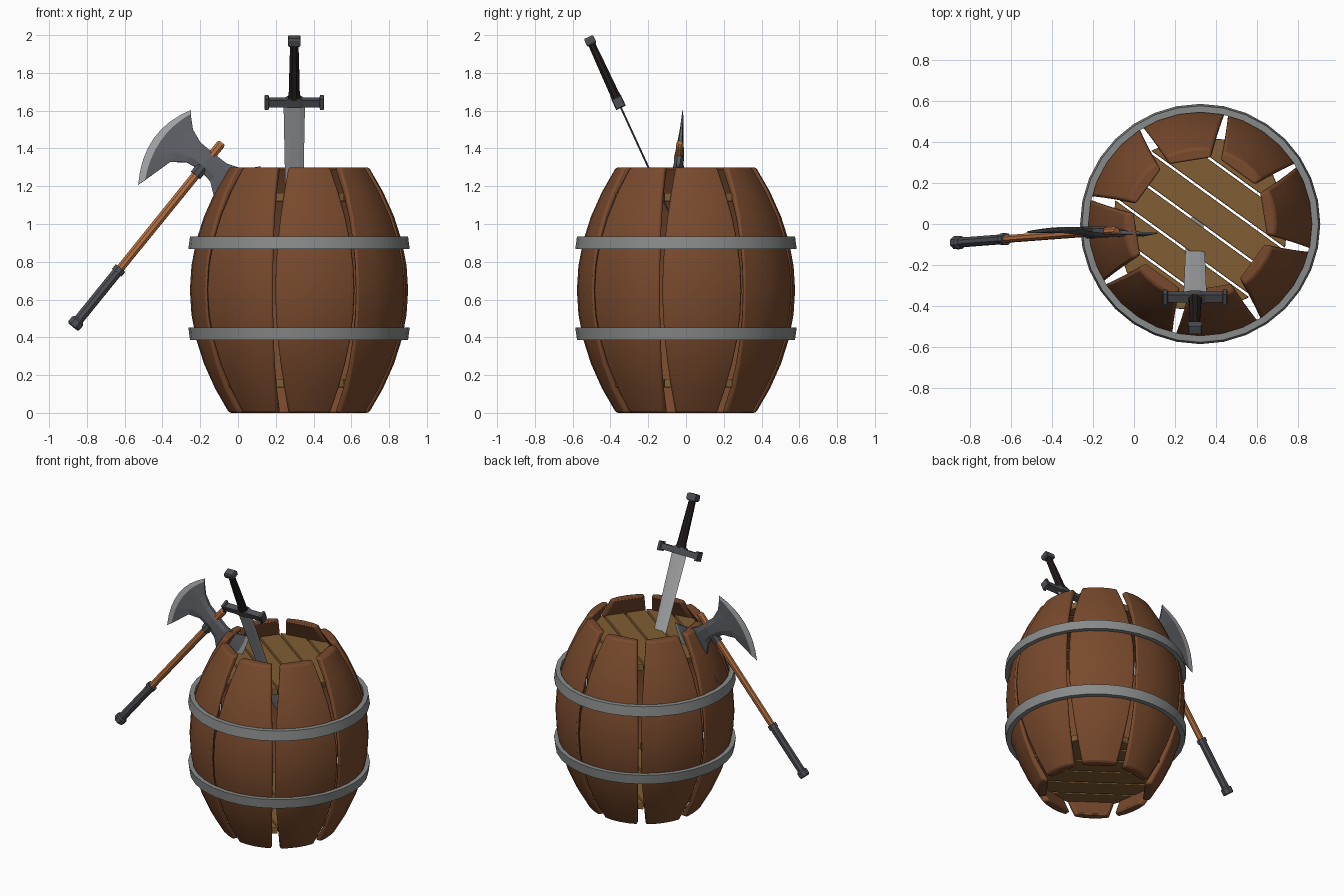
import bpy, bmesh
from math import sin, cos, radians, sqrt, pi
from mathutils import Vector, Matrix

if "Cube" in bpy.data.objects:
    bpy.data.objects.remove(bpy.data.objects["Cube"])


def material(name, r, g, b):
    m = bpy.data.materials.new(name)
    m.diffuse_color = (r, g, b, 1)
    m.use_nodes = True
    m.node_tree.nodes["Principled BSDF"].inputs["Base Color"].default_value = m.diffuse_color
    return m


STAVE = material("stave_wood", .19, .068, .026)
PLANK = material("plank_wood", .22, .11, .033)
SHAFT = material("shaft_wood", .46, .16, .05)
HOOP = material("hoop_steel", .25, .26, .26)
DARK = material("dark_iron", .075, .077, .088)
IRON = material("axe_iron", .11, .115, .13)
STEEL = material("edge_steel", .36, .37, .38)
LEATHER = material("leather", .016, .012, .01)


def finish(bm, name, mats, matrix=Matrix(), bevel=0, smooth=False):
    bmesh.ops.recalc_face_normals(bm, faces=bm.faces)
    me = bpy.data.meshes.new(name)
    bm.to_mesh(me)
    bm.free()
    for m in mats:
        me.materials.append(m)
    ob = bpy.data.objects.new(name, me)
    bpy.context.collection.objects.link(ob)
    ob.matrix_world = matrix
    if bevel:
        mod = ob.modifiers.new("bevel", 'BEVEL')
        mod.width, mod.segments, mod.angle_limit = bevel, 2, radians(40)
    if smooth:
        bpy.ops.object.select_all(action='DESELECT')
        ob.select_set(True)
        bpy.context.view_layer.objects.active = ob
        bpy.ops.object.shade_smooth_by_angle(angle=radians(40))
    return ob


def loft(name, mat, rings, closed=False, **kw):
    """Skin a row of equal-length point rings; cap the ends unless closed."""
    bm = bmesh.new()
    vs = [[bm.verts.new(p) for p in ring] for ring in rings]
    n = len(rings[0])
    for a, b in zip(vs, vs[1:] + (vs[:1] if closed else [])):
        for i in range(n):
            j = (i + 1) % n
            bm.faces.new((a[i], a[j], b[j], b[i]))
    if not closed:
        bm.faces.new(vs[0])
        bm.faces.new(vs[-1])
    return finish(bm, name, [mat], **kw)


def post(name, mat, steps, sides=8, **kw):
    """Upright faceted bar; steps are (z, half width x, half width y)."""
    k = 1 / cos(pi / sides)
    rings = [[(w * k * cos((i + .5) * 2 * pi / sides), d * k * sin((i + .5) * 2 * pi / sides), z)
              for i in range(sides)] for z, w, d in steps]
    return loft(name, mat, rings, **kw)


# Barrel staves: bulged arc outside, flat inside, narrowing to the ends
CENTRE = Matrix.Translation((.323, 0, 0))
TURN = radians(9.1)
for s in range(8):
    rings = []
    for i in range(11):
        t = i / 5 - 1
        r = .578 - .208 * t * t
        half = radians(22 - 4.2 * t * t)
        arc = [half * (j / 2 - 1) for j in range(5)]
        ring = [(r * cos(a), r * sin(a), .65 + .65 * t) for a in arc]
        ring += [(r - .062, (r - .03) * sin(a), .65 + .65 * t) for a in reversed(arc)]
        rings.append(ring)
    loft(f"stave_{s + 1}", STAVE, rings, bevel=.014, smooth=True,
         matrix=CENTRE @ Matrix.Rotation(TURN + s * pi / 4, 4, 'Z'))

# Steel hoops
for name, wide, narrow in (("upper_hoop", .868, .935), ("lower_hoop", .452, .385)):
    section = [(.555, wide), (.586, wide), (.577, narrow), (.545, narrow)]
    loft(name, HOOP, [[(r * cos(a), r * sin(a), z) for r, z in section]
                      for a in (k * 2 * pi / 32 for k in range(32))],
         closed=True, matrix=CENTRE, smooth=True)

# Plank lid and bottom, cut to a round outline
R = .43
for part, z in (("lid", 1.12), ("bottom", .135)):
    for p in range(6):
        y0 = max(-.405, (p - 3) * .143 + .006)
        y1 = min(.405, (p - 2) * .143 - .006)
        x0, x1 = sqrt(R * R - y0 * y0), sqrt(R * R - y1 * y1)
        outline = [(-x0, y0), (x0, y0), (x1, y1), (-x1, y1)]
        loft(f"{part}_plank_{p + 1}", PLANK, [[(x, y, h) for x, y in outline] for h in (z, z + .045)],
             bevel=.005, matrix=CENTRE @ Matrix.Rotation(TURN - pi / 4, 4, 'Z'))

# Sword, stuck through the lid
SWORD = Matrix.Translation((.298, -.357, 1.643)) @ Matrix.Rotation(radians(24.7), 4, 'X')
blade = []
for z, w, d in ((0, .057, .005), (-.5, .048, .005), (-.85, .041, .004), (-.97, .003, .001)):
    blade.append([(-w, 0, z), (-w * .5, -d, z), (w * .5, -d, z), (w, 0, z), (w * .5, d, z), (-w * .5, d, z)])
loft("sword_blade", STEEL, blade, matrix=SWORD)
half_guard = [(.158, .026, .024), (.154, .031, .028), (.137, .031, .028), (.133, .02, .02),
              (.05, .02, .02), (.025, .032, .026)]
guard = [(-x, h, d) for x, h, d in half_guard] + half_guard[::-1]
loft("sword_guard", DARK, [[(x, -d, -.02 if h < .025 or abs(x) < .1 else -h), (x, d, -.02 if h < .025 or abs(x) < .1 else -h),
                            (x, d, h), (x, -d, h)] for x, h, d in guard], matrix=SWORD)
post("sword_grip", LEATHER, [(.02, .034, .027), (.06, .029, .024), (.2, .026, .022), (.345, .022, .019)], matrix=SWORD)
post("sword_pommel", DARK, [(.335, .027, .022), (.343, .034, .027), (.372, .034, .027), (.382, .029, .022)],
     sides=4, matrix=SWORD @ Matrix.Identity(4))

# Axe frame: local z runs up the shaft, local x toward the free blade
U = Vector((.629, .048, .777)).normalized()
V = Vector((-.777, .058, .629))
V = (V - U * V.dot(U)).normalized()
AXE = Matrix((V, U.cross(V), U)).transposed().to_4x4()
AXE.translation = (-.085, -.032, 1.43)

# Axe shaft, grip and fittings
post("axe_shaft", SHAFT, [(-.9, .021, .018), (-.012, .023, .019), (0, .017, .013)], matrix=AXE)
post("axe_grip", DARK, [(-1.23, .026, .023), (-.86, .026, .023)], matrix=AXE)
post("axe_grip_ring", DARK, [(-.885, .032, .028), (-.855, .032, .028)], matrix=AXE)
post("axe_end_cap", DARK, [(-1.255, .03, .026), (-1.247, .037, .031), (-1.215, .037, .031), (-1.205, .028, .024)],
     matrix=AXE)
post("axe_collar", DARK, [(-.222, .031, .028), (-.165, .031, .028)], matrix=AXE)

# Double axe head: rows from shaft to edge (top x,z, bottom x,z, bulge, half thickness)
ROWS = [(0, -.072, 0, -.185, 0, .026), (.09, -.07, .08, -.198, 0, .02),
        (.163, -.042, .15, -.252, .012, .013), (.225, .015, .192, -.41, .05, .008),
        (.237, .033, .205, -.452, .075, .0008)]
COLS = 8
for side, name in ((1, "axe_blade_outer"), (-1, "axe_blade_inner")):
    bm = bmesh.new()
    sheets = []
    for face in (1, -1):
        grid = []
        for x0, z0, x1, z1, bulge, th in ROWS:
            row = []
            for c in range(COLS + 1):
                s = c / COLS
                x = x0 + (x1 - x0) * s + bulge * 4 * s * (1 - s)
                thin = .45 + .55 * min(1, 4 * s, 4 * (1 - s))
                row.append(bm.verts.new((side * x, face * th * thin, z0 + (z1 - z0) * s)))
            grid.append(row)
        sheets.append(grid)
        for r in range(len(ROWS) - 1):
            for c in range(COLS):
                f = bm.faces.new((grid[r][c], grid[r][c + 1], grid[r + 1][c + 1], grid[r + 1][c]))
                f.material_index = int(r == len(ROWS) - 2)
    a, b = sheets
    rim = [(r, 0) for r in range(len(ROWS))] + [(len(ROWS) - 1, c) for c in range(1, COLS + 1)]
    rim += [(r, COLS) for r in range(len(ROWS) - 2, -1, -1)]
    rim += [(0, c) for c in range(COLS - 1, 0, -1)]
    for (r, c), (q, d) in zip(rim, rim[1:] + rim[:1]):
        bm.faces.new((a[r][c], a[q][d], b[q][d], b[r][c]))
    finish(bm, name, [IRON, STEEL], matrix=AXE)
